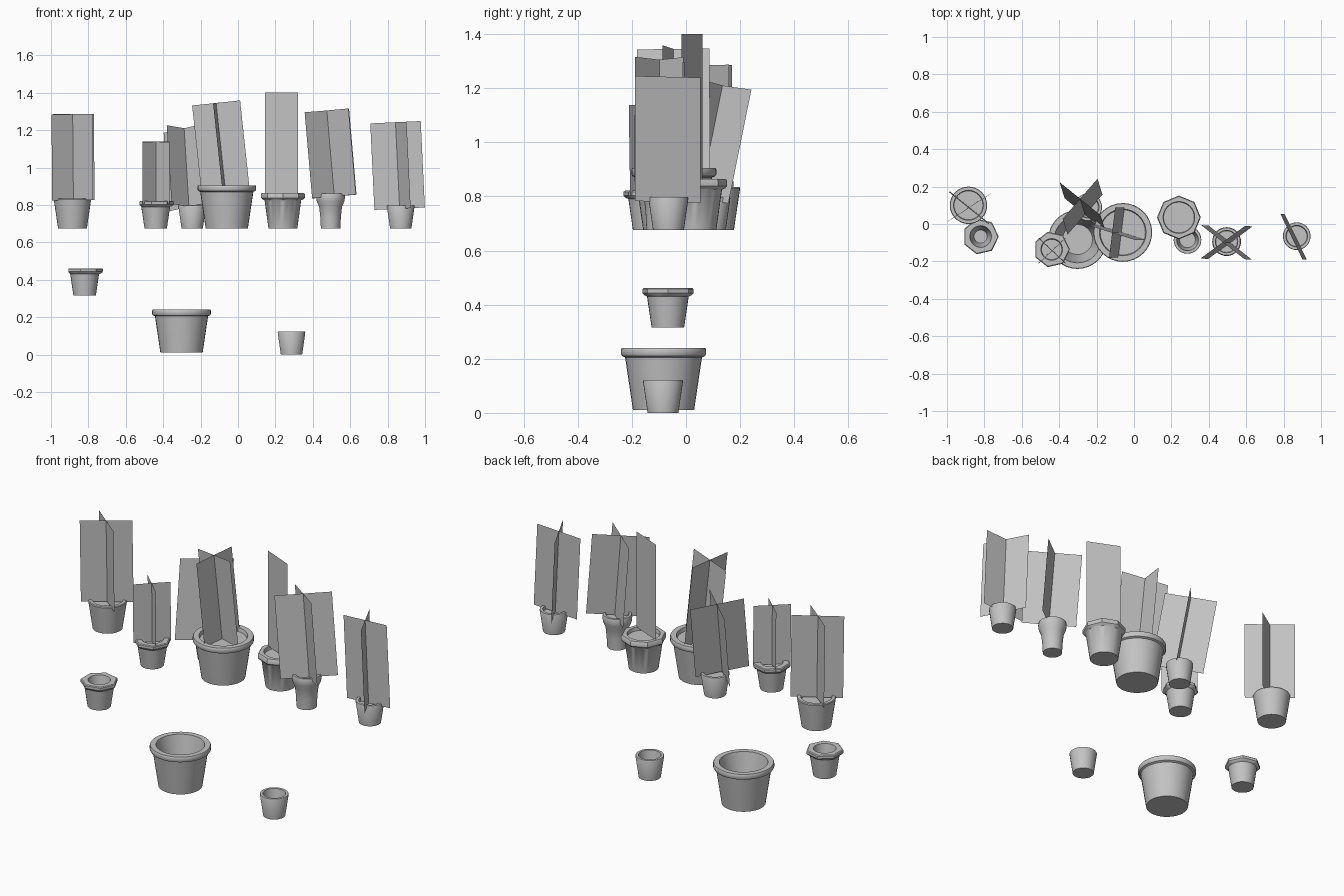
import bpy, bmesh
from math import sin, cos, pi, radians
from mathutils import Vector

if "Cube" in bpy.data.objects:
    bpy.data.objects.remove(bpy.data.objects["Cube"], do_unlink=True)

grey = bpy.data.materials.new("plain_grey")
grey.use_nodes = True
GREY = (0.55, 0.55, 0.55, 1)
grey.diffuse_color = GREY
grey.node_tree.nodes["Principled BSDF"].inputs["Base Color"].default_value = GREY


def add_object(name, bm, location=(0, 0, 0), smooth=False):
    mesh = bpy.data.meshes.new(name)
    bm.to_mesh(mesh)
    bm.free()
    mesh.materials.append(grey)
    obj = bpy.data.objects.new(name, mesh)
    obj.location = location
    bpy.context.collection.objects.link(obj)
    if smooth:
        bpy.ops.object.select_all(action="DESELECT")
        obj.select_set(True)
        bpy.context.view_layer.objects.active = obj
        bpy.ops.object.shade_smooth_by_angle(angle=radians(35))
    return obj


def polygon_factor(angle, sides):
    """Shrinks a circle to a regular polygon with its corners on the circle."""
    step = 2 * pi / sides
    return cos(step / 2) / cos(angle % step - step / 2)


def lathe(name, profile, location, sides=0):
    """Turns (radius, height, is_rim) points; rim points become polygonal."""
    segs = sides * 4 if sides else 32
    bm = bmesh.new()
    rings = []
    for r, z, rim in profile:
        if r == 0:
            rings.append([bm.verts.new((0, 0, z))] * segs)
            continue
        ring = []
        for i in range(segs):
            a = 2 * pi * i / segs
            k = r * polygon_factor(a + 1e-6, sides) if rim and sides else r
            ring.append(bm.verts.new((k * cos(a), k * sin(a), z)))
        rings.append(ring)
    for low, high in zip(rings, rings[1:]):
        for i in range(segs):
            j = (i + 1) % segs
            loop = list(dict.fromkeys((low[i], low[j], high[j], high[i])))
            bm.faces.new(loop)
    bmesh.ops.recalc_face_normals(bm, faces=bm.faces)
    return add_object(name, bm, location, True)


# Pot shapes: outer outline, inner mouth radius, inner floor radius, rim sides
SHAPES = {
    "large": ([(.113, 0, 0), (.142, .195, 0), (.153, .2, 1), (.157, .207, 1),
               (.157, .224, 1), (.154, .23, 1)], .125, .08, 0),
    "hex": ([(.06, 0, 0), (.077, .115, 0), (.09, .12, 1), (.097, .128, 1),
             (.097, .142, 1), (.092, .146, 1)], .058, .035, 7),
    "octagon": ([(.077, 0, 0), (.098, .15, 0), (.11, .155, 1), (.117, .163, 1),
                 (.117, .183, 1), (.112, .19, 1)], .085, .06, 8),
    "small": ([(.057, 0, 0), (.074, .118, 0), (.072, .122, 0)], .058, .042, 0),
    "medium": ([(.077, 0, 0), (.1, .155, 0), (.097, .16, 0)], .08, .06, 0),
    "vase": ([(.052, 0, 0), (.055, .06, 0), (.061, .115, 0), (.074, .145, 0),
              (.077, .17, 0), (.073, .185, 0)], .06, .04, 0),
}


def pot(name, shape, location, planted):
    outer, mouth, floor, sides = SHAPES[shape]
    top = outer[-1][1]
    inside = [(mouth, top, 0), (floor, .02, 0), (0, .02, 0)]
    lathe(name + "_pot", [(0, 0, 0)] + outer + inside, location, sides)
    if planted:
        bm = bmesh.new()
        bmesh.ops.create_circle(bm, cap_ends=True, segments=32, radius=mouth * .98)
        add_object(name + "_soil", bm, Vector(location) + Vector((0, 0, top - .02)))


def leaf_cards(name, base, tip, width, angles):
    """Upright crossed cards around a leaning stem axis."""
    base, tip = Vector(base), Vector(tip)
    axis = (tip - base).normalized()
    for n, angle in enumerate(angles):
        across = Vector((cos(radians(angle)), sin(radians(angle)), 0))
        across = (across - axis * across.dot(axis)).normalized() * width / 2
        bm = bmesh.new()
        corners = (base - across, base + across, tip + across, tip - across)
        bm.faces.new([bm.verts.new(c) for c in corners])
        add_object(f"{name}_leaf_card_{n + 1}", bm)


SHELF = .675

# Empty pots below
pot("low_right", "hex", (-.82, -.067, .315), False)
pot("low_middle", "large", (-.302, -.083, .01), False)
pot("low_left", "small", (.286, -.085, 0), False)

# Planted pots: name, shape, pot centre, card base, card tip, width, card angles
PLANTS = [
    ("far_right", "medium", (-.885, .1), (-.88, .09, .825), (-.884, .085, 1.285), .27, (33, -39)),
    ("right", "hex", (-.44, -.136), (-.438, -.14, .805), (-.438, -.145, 1.138), .195, (43, -43)),
    ("back", "small", (-.245, .09), (-.262, .05, .79), (-.288, .135, 1.21), .285, (50, -40)),
    ("middle", "large", (-.06, -.045), (-.065, -.045, .86), (-.117, -.047, 1.345), .27, (83, -17)),
    ("tall", "octagon", (.24, .035), (.2325, .022, .86), (.2325, .022, 1.4), .192, (-23.5,)),
    ("left", "vase", (.495, -.094), (.515, -.1, .845), (.475, -.097, 1.305), .295, (36, -38)),
    ("far_left", "small", (.87, -.065), (.864, -.068, .78), (.842, -.068, 1.242), .27, (0, -64)),
]
for name, shape, (x, y), base, tip, width, angles in PLANTS:
    pot(name, shape, (x, y, SHELF), True)
    leaf_cards(name, base, tip, width, angles)
